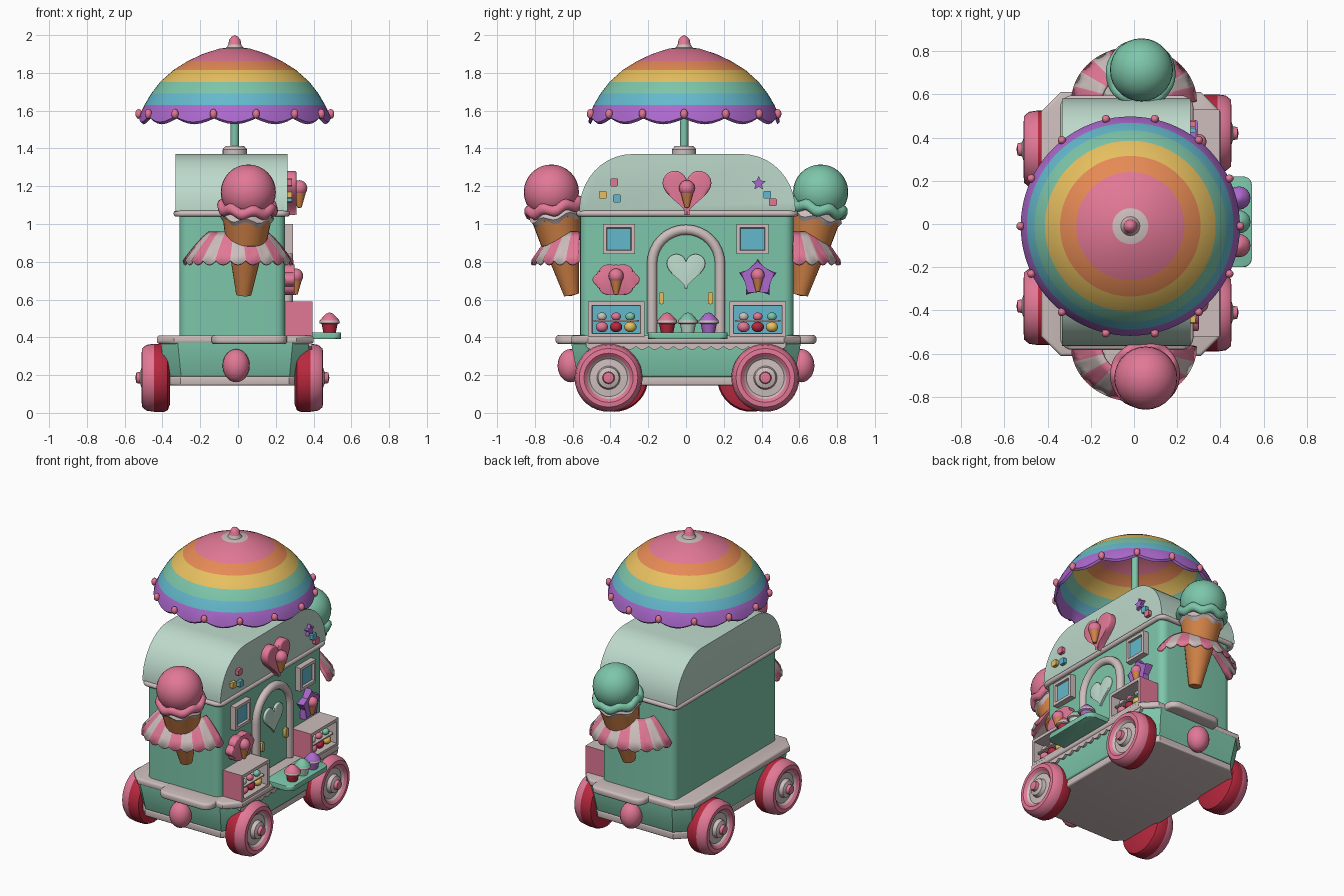
import bpy, bmesh, math
from math import pi, sin, cos
from mathutils import Matrix, Vector

if "Cube" in bpy.data.objects:
    bpy.data.objects.remove(bpy.data.objects["Cube"])


def srgb(r, g, b):
    return [((c / 255 + 0.055) / 1.055) ** 2.4 for c in (r, g, b)] + [1]


COLOURS = dict(mint=(125, 198, 170), pale_mint=(190, 218, 204), pink=(226, 120, 150),
               cream_grey=(205, 190, 188), crimson=(185, 40, 62), orange=(230, 138, 85),
               yellow=(232, 192, 96), blue=(100, 185, 205), purple=(172, 105, 205),
               waffle=(212, 132, 72))
MATS = {}
for key, rgb in COLOURS.items():
    MATS[key] = bpy.data.materials.new(key)
    MATS[key].diffuse_color = srgb(*rgb)


def finish(name, bm, mats, angle=38):
    bmesh.ops.remove_doubles(bm, verts=bm.verts, dist=1e-5)
    bmesh.ops.recalc_face_normals(bm, faces=bm.faces)
    for f in bm.faces:
        f.smooth = True
    for e in bm.edges:
        if len(e.link_faces) == 2 and e.calc_face_angle(0) > math.radians(angle):
            e.smooth = False
    me = bpy.data.meshes.new(name)
    bm.to_mesh(me)
    bm.free()
    for m in mats:
        me.materials.append(MATS[m])
    ob = bpy.data.objects.new(name, me)
    bpy.context.collection.objects.link(ob)
    return ob


def prism(name, pts, a0, a1, axis, mat, bevel=0.0, taper=1.0):
    """Extrude a 2D outline along x (points are y, z) or z (points are x, y)."""
    bm = bmesh.new()
    rings = []
    for a, s in ((a0, taper), (a1, 1)):
        rings.append([bm.verts.new((a, p, q) if axis == 'x' else (p * s, q * s, a)) for p, q in pts])
    n = len(pts)
    caps = [bm.faces.new(r) for r in rings]
    for i in range(n):
        j = (i + 1) % n
        bm.faces.new((rings[0][i], rings[0][j], rings[1][j], rings[1][i]))
    if bevel:
        edges = list({e for f in caps for e in f.edges})
        bmesh.ops.bevel(bm, geom=edges, offset=bevel, segments=3, profile=0.5, affect='EDGES')
    return finish(name, bm, [mat])


def rrect(x0, x1, y0, y1, r, n=5):
    pts = []
    for k, (cx, cy) in enumerate(((x1 - r, y1 - r), (x0 + r, y1 - r), (x0 + r, y0 + r), (x1 - r, y0 + r))):
        for i in range(n + 1):
            a = (k + i / n) * pi / 2
            pts.append((cx + r * cos(a), cy + r * sin(a)))
    return pts


def lathe(name, prof, matrix, segs=32, warp=None):
    """Profile points are (radius, height, material of the band that starts there)."""
    bm = bmesh.new()
    mats = list(dict.fromkeys(p[2] for p in prof))
    rings = []
    for r, z, _ in prof:
        ring = []
        for i in range(segs):
            t = 2 * pi * i / segs
            zz = z + (warp(r, z, t) if warp else 0)
            ring.append(bm.verts.new(matrix @ Vector((r * cos(t), r * sin(t), zz))))
        rings.append(ring)
    for k in range(len(prof) - 1):
        for i in range(segs):
            j = (i + 1) % segs
            f = bm.faces.new((rings[k][i], rings[k][j], rings[k + 1][j], rings[k + 1][i]))
            f.material_index = mats.index(prof[k][2])
    bmesh.ops.dissolve_degenerate(bm, dist=1e-6, edges=bm.edges)
    return finish(name, bm, mats)


def ball(name, loc, size, mat, segs=16):
    bm = bmesh.new()
    m = Matrix.Translation(loc) @ Matrix.Diagonal((*size, 1))
    bmesh.ops.create_uvsphere(bm, u_segments=segs, v_segments=segs // 2 + 2, radius=1, matrix=m)
    return finish(name, bm, [mat])


def tube(name, pts, r, mat, closed):
    cu = bpy.data.curves.new(name, 'CURVE')
    cu.dimensions, cu.bevel_depth, cu.bevel_resolution = '3D', r, 3
    cu.use_fill_caps = True
    sp = cu.splines.new('POLY')
    sp.points.add(len(pts) - 1)
    for p, co in zip(sp.points, pts):
        p.co = (*co, 1)
    sp.use_cyclic_u = closed
    sp.use_smooth = True
    cu.materials.append(MATS[mat])
    ob = bpy.data.objects.new(name, cu)
    bpy.context.collection.objects.link(ob)
    bpy.ops.object.select_all(action='DESELECT')
    ob.select_set(True)
    bpy.context.view_layer.objects.active = ob
    bpy.ops.object.convert(target='MESH')


def framed_box(name, x0, x1, y0, y1, z0, z1, side, border, depth):
    """Box whose +x face is inset to a recessed blue pane with a pale frame."""
    bm = bmesh.new()
    m = Matrix.Translation(((x0 + x1) / 2, (y0 + y1) / 2, (z0 + z1) / 2))
    bmesh.ops.create_cube(bm, size=1, matrix=m @ Matrix.Diagonal((x1 - x0, y1 - y0, z1 - z0, 1)))
    bm.normal_update()
    front = next(f for f in bm.faces if f.normal.x > 0.9)
    top = next(f for f in bm.faces if f.normal.z > 0.9)
    top.material_index = 1
    for thick, deep in ((border, 0), (0.004, -depth)):
        res = bmesh.ops.inset_region(bm, faces=[front], thickness=thick, depth=deep)
        for f in res['faces']:
            f.material_index = 1
    front.material_index = 2
    return finish(name, bm, [side, 'cream_grey', 'blue'])


def heart(cy, cz, s):
    out = []
    for i in range(40):
        t = 2 * pi * i / 40
        out.append((cy + s * 16 * sin(t) ** 3,
                    cz + s * (13 * cos(t) - 5 * cos(2 * t) - 2 * cos(3 * t) - cos(4 * t))))
    return out


def star(cy, cz, r0, r1):
    return [(cy + (r0, r1)[i % 2] * sin(pi * i / 5), cz + (r0, r1)[i % 2] * cos(pi * i / 5)) for i in range(10)]


def mini_cone(name, x, y, z, s=1.0):
    lathe(name + "_cone", [(0, 0, 'waffle'), (0.012 * s, 0.002, 'waffle'), (0.034 * s, 0.08 * s, 'waffle'),
                           (0, 0.08 * s, 'waffle')], Matrix.Translation((x, y, z)), 14)
    ball(name + "_scoop", (x, y, z + 0.105 * s), (0.042 * s,) * 3, 'pink')


# Chassis, bottom plate, rim and end bumpers
deck = rrect(-0.43, 0.40, -0.61, 0.61, 0.09, 1)
prism("chassis", rrect(-0.41, 0.38, -0.61, 0.61, 0.09, 1), 0.19, 0.38, 'z', 'mint', 0.01, 0.94)
prism("bottom_plate", rrect(-0.385, 0.35, -0.575, 0.575, 0.08, 1), 0.145, 0.195, 'z', 'cream_grey', 0.01)
prism("deck", deck, 0.365, 0.41, 'z', 'cream_grey', 0.015)
for s, end in ((-1, "front"), (1, "back")):
    prism(end + "_step", rrect(-0.14, 0.26, min(s * 0.5, s * 0.69), max(s * 0.5, s * 0.69), 0.06, 3),
          0.365, 0.412, 'z', 'cream_grey', 0.015)
    ball(end + "_lamp", (-0.01, s * 0.61, 0.25), (0.072, 0.07, 0.088), 'pink', 20)

# Icing hem under the rim
hem = [(-0.53, 0.375)]
hem += [(-0.53 + 1.06 * i / 80, 0.352 - 0.018 * abs(sin(pi * i / 5))) for i in range(81)] + [(0.53, 0.375)]
prism("icing_hem", hem, 0.372, 0.392, 'x', 'cream_grey')

# Wheels: red inner tread, pink tyre, pale hub
WHEEL = [(0, 0, 'crimson'), (0.14, 0, 'crimson'), (0.172, 0.012, 'crimson'), (0.18, 0.03, 'crimson'),
         (0.18, 0.085, 'pink'), (0.174, 0.125, 'pink'), (0.155, 0.148, 'pink'), (0.13, 0.15, 'pink'),
         (0.112, 0.135, 'cream_grey'), (0.1, 0.122, 'cream_grey'), (0.062, 0.125, 'cream_grey'),
         (0.055, 0.15, 'cream_grey'), (0.032, 0.158, 'pink'), (0.028, 0.178, 'pink'), (0, 0.184, 'pink')]
for s, x, ys in ((1, 0.30, (-0.41, 0.42)), (-1, -0.36, (-0.38, 0.345))):
    for y, end in zip(ys, ("front", "back")):
        lathe(f"{end}_{'right' if s > 0 else 'left'}_wheel", WHEEL,
              Matrix.Translation((x, y, 0.186)) @ Matrix.Rotation(s * pi / 2, 4, 'Y'), 36)

# Body, rounded roof and roof trim
prism("body", rrect(-0.31, 0.25, -0.56, 0.57, 0.05), 0.39, 1.07, 'z', 'mint')
roof = [(-0.565, 1.04), (0.58, 1.04)]
for cy, a0 in ((0.30, 0), (-0.285, pi / 2)):
    roof += [(cy + 0.28 * cos(a0 + i * pi / 20), 1.07 + 0.3 * sin(a0 + i * pi / 20)) for i in range(11)]
prism("roof", roof, -0.332, 0.262, 'x', 'pale_mint', 0.035)
tube("roof_trim", [(x, y, 1.055) for x, y in rrect(-0.325, 0.258, -0.565, 0.578, 0.04)], 0.017, 'cream_grey', True)

# Door with arch, heart and handles
arch = [(-0.18, 0.42)] + [(0.18 * cos(pi - i * pi / 16), 0.79 + 0.18 * sin(i * pi / 16)) for i in range(17)] + [(0.18, 0.42)]
prism("door", arch, 0.24, 0.262, 'x', 'mint')
tube("door_arch", [(0.262, y, z) for y, z in arch], 0.028, 'cream_grey', False)
prism("door_heart", heart(0, 0.765, 0.0064), 0.255, 0.277, 'x', 'pale_mint', 0.006)
for y in (-0.13, 0.13):
    prism("door_handle", rrect(y - 0.013, y + 0.013, 0.575, 0.64, 0.01, 2), 0.255, 0.285, 'x', 'yellow')

# Windows and display cases with treats
for y, end in ((-0.355, "front"), (0.352, "back")):
    framed_box(end + "_window", 0.24, 0.29, y - 0.085, y + 0.085, 0.84, 1.0, 'cream_grey', 0.028, 0.015)
for y, end in ((-0.37, "front"), (0.38, "back")):
    framed_box(end + "_display_case", 0.24, 0.395, y - 0.15, y + 0.15, 0.40, 0.59, 'pink', 0.03, 0.10)
    prism(end + "_case_shelf", rrect(0.28, 0.38, y - 0.12, y + 0.12, 0.01, 1), 0.485, 0.493, 'z', 'cream_grey')
    for i, (c1, c2) in enumerate((('pink', 'cream_grey'), ('crimson', 'pink'), ('yellow', 'mint'))):
        ball(end + "_treat", (0.355, y - 0.075 + 0.075 * i, 0.455), (0.03, 0.033, 0.028), c1, 10)
        ball(end + "_treat", (0.35, y - 0.075 + 0.075 * i, 0.51), (0.022, 0.026, 0.022), c2, 10)

# Signs: heart, cloud and star, each with a small ice cream
prism("heart_sign", heart(0.005, 1.185, 0.0081), 0.25, 0.31, 'x', 'pink', 0.012)
mini_cone("heart_sign", 0.325, 0.005, 1.085, 1.0)
cloud = []
for i in range(60):
    t = 2 * pi * i / 60
    k = 0.84 + 0.16 * abs(sin(3 * t + pi / 2))
    cloud.append((-0.37 + 0.125 * k * cos(t), 0.705 + 0.088 * k * sin(t)))
prism("cloud_sign", cloud, 0.24, 0.30, 'x', 'pink', 0.008)
mini_cone("cloud_sign", 0.305, -0.37, 0.625, 0.95)
prism("star_sign", star(0.38, 0.71, 0.105, 0.062), 0.24, 0.295, 'x', 'purple', 0.008)
mini_cone("star_sign", 0.30, 0.38, 0.64, 0.85)

# Sprinkles on the roof side
for y, z, c in ((-0.38, 1.22, 'pink'), (-0.44, 1.155, 'yellow'), (-0.365, 1.135, 'blue'),
                (0.43, 1.155, 'blue'), (0.46, 1.115, 'pink')):
    prism("sprinkle", rrect(y - 0.021, y + 0.021, z - 0.021, z + 0.021, 0.006, 1), 0.25, 0.285, 'x', c)
prism("star_sprinkle", star(0.385, 1.215, 0.04, 0.018), 0.25, 0.285, 'x', 'purple')

# Serving tray with cupcakes
prism("tray", rrect(0.34, 0.545, -0.2, 0.22, 0.04), 0.392, 0.425, 'z', 'mint', 0.008)
for y, cup, top in ((-0.10, 'crimson', 'pink'), (0.01, 'pale_mint', 'mint'), (0.12, 'purple', 'purple')):
    lathe("cupcake", [(0, 0, cup), (0.032, 0, cup), (0.042, 0.05, 'cream_grey'), (0.054, 0.055, 'cream_grey'),
                      (0.053, 0.068, top), (0.038, 0.085, top), (0.018, 0.105, top), (0, 0.112, top)],
          Matrix.Translation((0.485, y, 0.42)), 16)

# Giant ice creams and striped awnings on both ends
for s, end, flavour, cx in ((-1, "front", 'pink', 0.055), (1, "back", 'mint', 0.035)):
    axis = Vector((0.025, s * 0.11, 0.56))
    mat = Matrix.Translation((cx - 0.025, s * 0.605, 0.62)) @ axis.to_track_quat('Z', 'Y').to_matrix().to_4x4()
    lathe(end + "_waffle_cone", [(0, 0, 'waffle'), (0.04, 0.005, 'waffle'), (0.095, 0.28, 'waffle'),
                                 (0.108, 0.29, 'waffle'), (0.13, 0.42, 'waffle'), (0, 0.42, 'waffle')], mat, 24)
    lathe(end + "_cream", [(0, 0.41, 'cream_grey'), (0.125, 0.405, 'cream_grey'), (0.142, 0.43, 'cream_grey'),
                           (0.12, 0.47, 'cream_grey'), (0, 0.47, 'cream_grey')], mat, 36,
          lambda r, z, t: 0.012 * sin(6 * t) if r > 0 else 0)
    ball(end + "_scoop", mat @ Vector((0, 0, 0.56)), (0.146, 0.146, 0.146), flavour, 28)
    collar = [(0.135 + 0.027 * cos(a * pi / 5), 0.475 + 0.03 * sin(a * pi / 5), flavour) for a in range(11)]
    lathe(end + "_scoop_collar", collar, mat, 42, lambda r, z, t: 0.012 * sin(7 * t))
    bm = bmesh.new()
    rows, cols = 5, 44
    grid = []
    for j in range(rows):
        u = j / (rows - 1)
        row = []
        for i in range(cols + 1):
            a = pi * i / cols
            drop = 0.15 * u ** 1.2 + 0.022 * u ** 4 * abs(sin(a * 11))
            row.append(bm.verts.new(((0.15 + 0.135 * u) * cos(a), s * (0.565 + (0.13 + 0.12 * u) * sin(a)),
                                     0.955 - drop)))
        grid.append(row)
    for j in range(rows - 1):
        for i in range(cols):
            f = bm.faces.new((grid[j][i], grid[j][i + 1], grid[j + 1][i + 1], grid[j + 1][i]))
            f.material_index = (i // 4) % 2
    awning = finish(end + "_awning", bm, ['pink', 'cream_grey'])
    mod = awning.modifiers.new("thickness", 'SOLIDIFY')
    mod.thickness, mod.offset = 0.014, 0

# Parasol: pole, foot, banded canopy with lobed hem, beads and finial
here = Matrix.Translation((-0.017, -0.01, 0))
lathe("pole_foot", [(0, 1.35, 'cream_grey'), (0.064, 1.35, 'cream_grey'), (0.064, 1.395, 'cream_grey'),
                    (0.05, 1.412, 'cream_grey'), (0, 1.412, 'cream_grey')], here, 24)
lathe("pole", [(0, 1.38, 'mint'), (0.022, 1.38, 'mint'), (0.022, 1.92, 'mint'), (0, 1.92, 'mint')], here, 16)
outer = [(0, 1.94, 'cream_grey'), (0.083, 1.928, 'pink'), (0.17, 1.9, 'pink'), (0.25, 1.862, 'orange'),
         (0.325, 1.815, 'yellow'), (0.395, 1.752, 'mint'), (0.443, 1.69, 'blue'), (0.478, 1.63, 'purple'),
         (0.497, 1.59, 'purple'), (0.507, 1.57, 'purple')]
inner = [(outer[i][0] * 0.975, outer[i][1] - 0.012, outer[max(i - 1, 0)][2]) for i in range(len(outer) - 1, -1, -1)]
lathe("parasol", outer + inner, here, 84, lambda r, z, t: -0.03 * abs(sin(7 * t)) if z < 1.585 else 0)
for i in range(14):
    a = 2 * pi * i / 14
    ball("bead", (-0.017 + 0.508 * cos(a), -0.01 + 0.508 * sin(a), 1.583), (0.02, 0.02, 0.026), 'pink', 10)
lathe("finial", [(0.05, 1.925, 'cream_grey'), (0.034, 1.95, 'pink'), (0.03, 1.975, 'pink'),
                 (0.016, 1.992, 'pink'), (0, 2.0, 'pink')], here, 16)

for m in bpy.data.materials:
    if m.users and not m.is_grease_pencil:
        m.use_nodes = True
        m.node_tree.nodes["Principled BSDF"].inputs["Base Color"].default_value = m.diffuse_color
